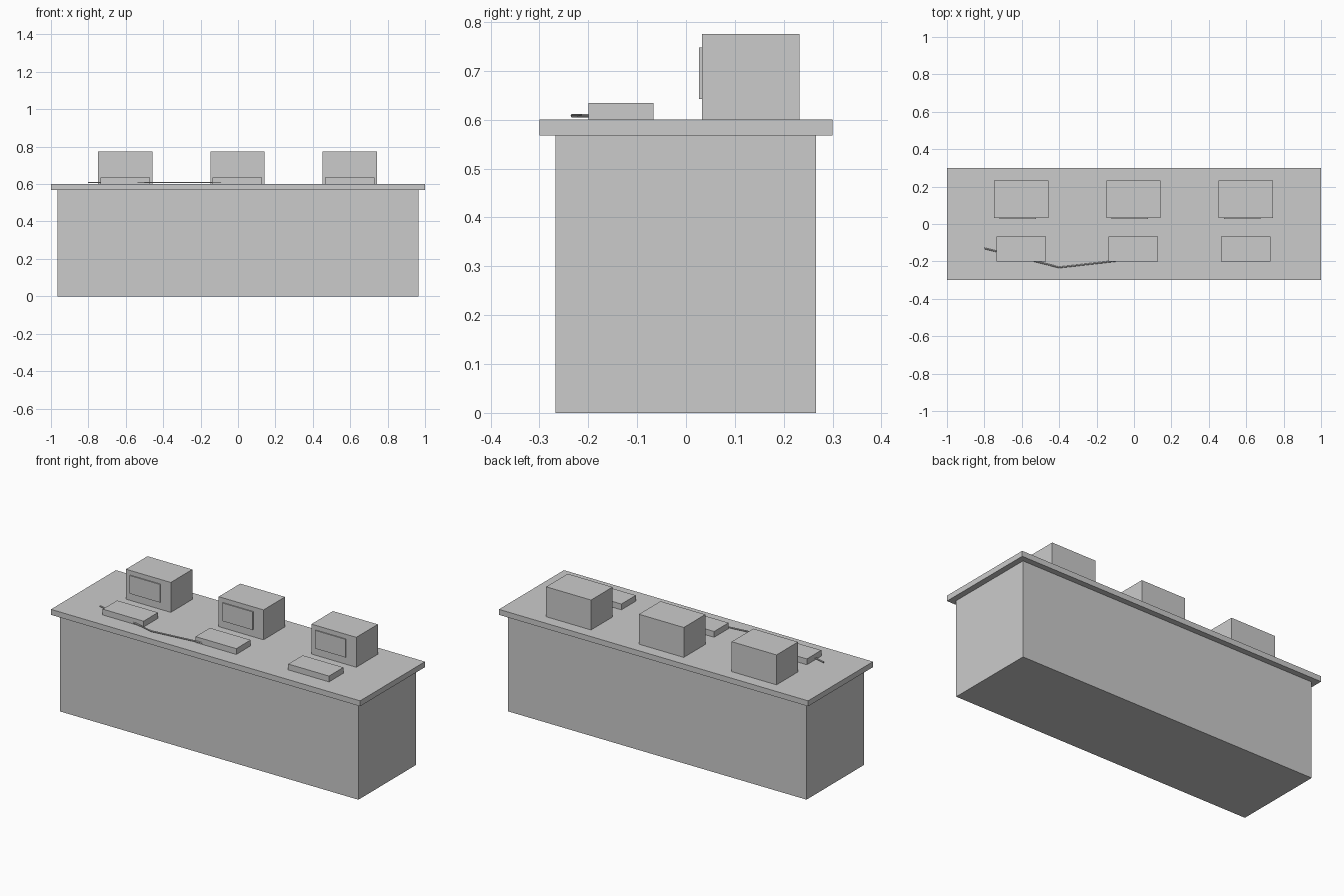
import bpy
import bmesh
from mathutils import Vector

cube = bpy.data.objects.get("Cube")
if cube:
    bpy.data.objects.remove(cube, do_unlink=True)

grey = bpy.data.materials.new("light grey")
grey.use_nodes = True
COLOUR = (0.6, 0.6, 0.6, 1)
grey.diffuse_color = COLOUR
grey.node_tree.nodes["Principled BSDF"].inputs["Base Color"].default_value = COLOUR


def box(name, low, high):
    """Flat-shaded box between two opposite corners."""
    low, high = Vector(low), Vector(high)
    bm = bmesh.new()
    bmesh.ops.create_cube(bm, size=1)
    bmesh.ops.scale(bm, vec=high - low, verts=bm.verts)
    mesh = bpy.data.meshes.new(name)
    bm.to_mesh(mesh)
    bm.free()
    mesh.materials.append(grey)
    obj = bpy.data.objects.new(name, mesh)
    obj.location = (low + high) / 2
    bpy.context.collection.objects.link(obj)
    return obj


def cable(name, points, radius):
    """Thin round cable along straight segments."""
    curve = bpy.data.curves.new(name, "CURVE")
    curve.dimensions = "3D"
    curve.bevel_depth = radius
    curve.bevel_resolution = 1
    curve.use_fill_caps = True
    spline = curve.splines.new("POLY")
    spline.points.add(len(points) - 1)
    for point, co in zip(spline.points, points):
        point.co = (*co, 1)
    curve.materials.append(grey)
    obj = bpy.data.objects.new(name, curve)
    bpy.context.collection.objects.link(obj)


# Counter: closed base and overhanging top
TOP = 0.6
box("counter_base", (-0.966, -0.267, 0), (0.966, 0.266, 0.568))
box("counter_top", (-1, -0.3, 0.568), (1, 0.3, TOP))

# Three workstations along the counter
for side, x in (("right", -0.603), ("middle", -0.003), ("left", 0.597)):
    box(side + "_monitor", (x - 0.145, 0.033, TOP), (x + 0.145, 0.232, 0.775))
    box(side + "_screen", (x - 0.117, 0.027, 0.642), (x + 0.079, 0.033, 0.748))
    box(side + "_keyboard", (x - 0.132, -0.2, TOP), (x + 0.132, -0.067, 0.634))

# Cable lying across the counter between two keyboards
cable("cable", [(-0.8, -0.13, 0.608), (-0.4, -0.232, 0.608), (-0.03, -0.19, 0.608)], 0.004)
